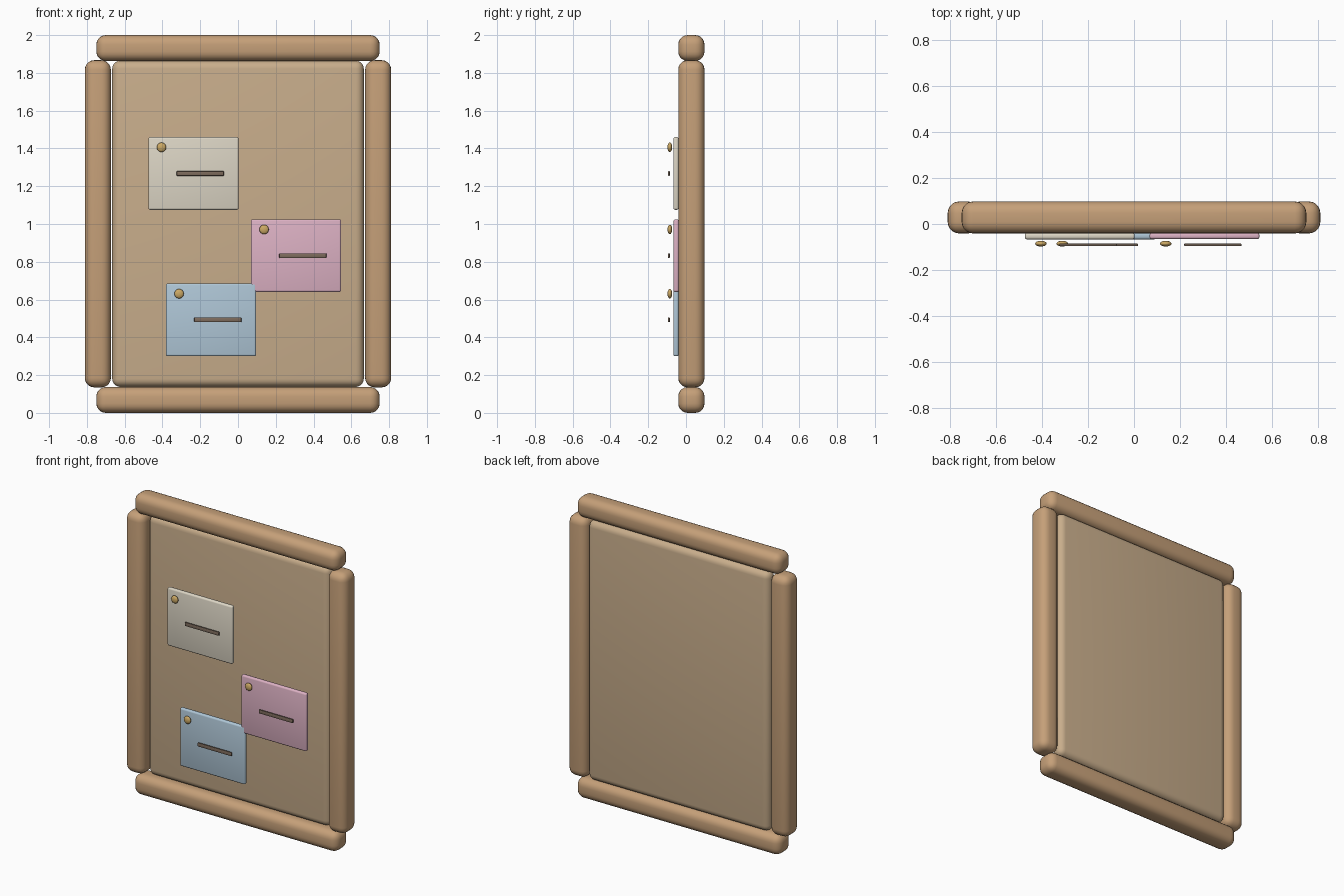
import bpy
import math

if "Cube" in bpy.data.objects:
    bpy.data.objects.remove(bpy.data.objects["Cube"])


def material(name, rgb):
    m = bpy.data.materials.new(name)
    m.diffuse_color = (*rgb, 1)
    m.use_nodes = True
    m.node_tree.nodes["Principled BSDF"].inputs["Base Color"].default_value = m.diffuse_color
    return m


WOOD = material("wood", (0.56, 0.35, 0.19))
CORK = material("cork", (0.58, 0.42, 0.26))
INK = material("ink", (0.21, 0.15, 0.11))
BRASS = material("brass", (0.61, 0.40, 0.13))


def finish(ob, name, mat):
    ob.name = name
    ob.data.materials.append(mat)
    bpy.ops.object.shade_smooth_by_angle(angle=math.radians(40))
    return ob


def rounded_box(name, x, y, z, bevel, mat, segments=5):
    """Box between (min, max) pairs with rounded edges."""
    bpy.ops.mesh.primitive_cube_add(
        size=1, location=[(a + b) / 2 for a, b in (x, y, z)])
    ob = bpy.context.object
    ob.scale = [b - a for a, b in (x, y, z)]
    bpy.ops.object.transform_apply(location=False, rotation=False, scale=True)
    mod = ob.modifiers.new("round", "BEVEL")
    mod.width = bevel
    mod.segments = segments
    bpy.ops.object.modifier_apply(modifier="round")
    return finish(ob, name, mat)


# Frame rails
RAIL_Y = (-0.041, 0.098)
for name, z in (("bottom_rail", (0, 0.137)), ("top_rail", (1.863, 2.0))):
    rounded_box(name, (-0.75, 0.75), RAIL_Y, z, 0.05, WOOD)
for name, s in (("left_rail", -1), ("right_rail", 1)):
    rounded_box(name, sorted((s * 0.673, s * 0.811)), RAIL_Y,
                (0.135, 1.867), 0.05, WOOD)

# Cork panel
rounded_box("cork_panel", (-0.666, 0.666), (0.0, 0.09), (0.138, 1.864), 0.042, CORK)

# Pinned notes: name, left edge, bottom edge, front face, colour
NOTES = (
    ("cream", -0.475, 1.075, -0.067, (0.72, 0.67, 0.56)),
    ("pink", 0.068, 0.64, -0.066, (0.72, 0.44, 0.55)),
    ("blue", -0.382, 0.30, -0.067, (0.43, 0.57, 0.68)),
)
for name, x, z, front, rgb in NOTES:
    w, h = 0.478, 0.385
    rounded_box(name + "_note", (x, x + w), (front, front + 0.028), (z, z + h),
                0.01, material(name + "_paper", rgb), 3)
    # Written line
    mid = z + h / 2
    rounded_box(name + "_line", (x + 0.15, x + 0.4), (-0.096, -0.085),
                (mid - 0.0125, mid + 0.0125), 0.004, INK, 2)
    # Push pin
    bpy.ops.mesh.primitive_uv_sphere_add(
        segments=24, ring_count=12, radius=0.025,
        location=(x + 0.07, -0.0855, z + h - 0.054))
    pin = bpy.context.object
    pin.scale.y = 0.5
    finish(pin, name + "_pin", BRASS)
